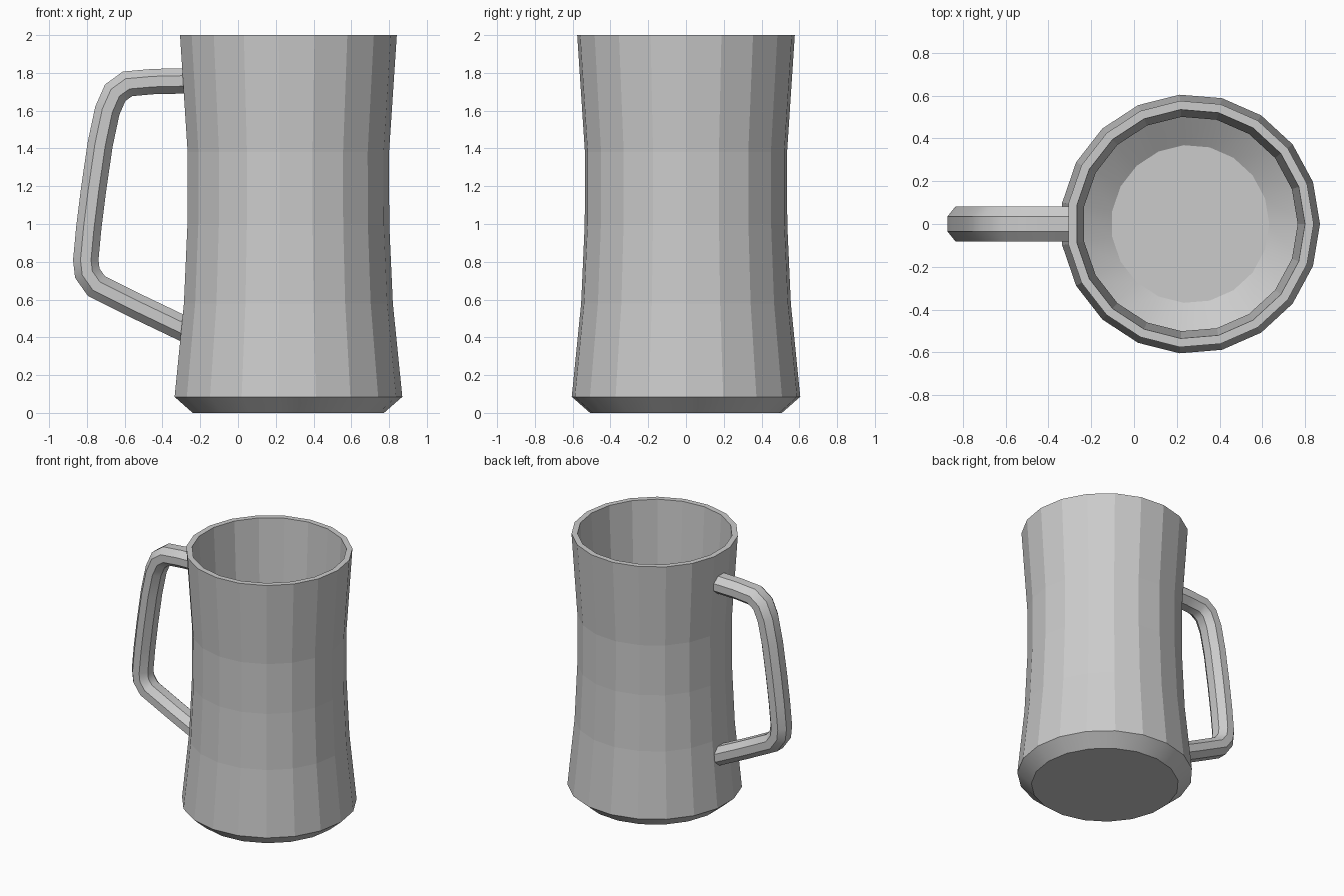
import bpy, math
from mathutils import Vector

if "Cube" in bpy.data.objects:
    bpy.data.objects.remove(bpy.data.objects["Cube"])

SIDES = 19
CX = 0.263


def make_object(name, verts, faces):
    mesh = bpy.data.meshes.new(name)
    mesh.from_pydata(verts, [], faces)
    mesh.update()
    obj = bpy.data.objects.new(name, mesh)
    bpy.context.collection.objects.link(obj)
    return obj


def skin(rings, n):
    """Quads between consecutive rings of n points, with both ends capped."""
    faces = []
    for k in range(rings - 1):
        for i in range(n):
            j = (i + 1) % n
            faces.append((k * n + i, k * n + j, (k + 1) * n + j, (k + 1) * n + i))
    faces.append(tuple(reversed(range(n))))
    faces.append(tuple((rings - 1) * n + i for i in range(n)))
    return faces


# Mug body: outer wall up, over the rim, down the inside to the floor (radius, z)
profile = [(0.51, 0.0), (0.607, 0.085), (0.557, 0.58), (0.538, 1.0),
           (0.537, 1.38), (0.578, 2.0),
           (0.537, 2.0), (0.503, 1.38), (0.503, 1.0), (0.52, 0.58),
           (0.55, 0.25), (0.37, 0.13)]
verts = [(CX + r * math.cos(2 * math.pi * i / SIDES),
          r * math.sin(2 * math.pi * i / SIDES), z)
         for r, z in profile for i in range(SIDES)]
body = make_object("mug_body", verts, skin(len(profile), SIDES))

# Only the slanted base edge and the slope to the inner floor are smooth
last = len(profile) - 2
for p in body.data.polygons:
    p.use_smooth = p.index // SIDES in (0, last)
for e in body.data.edges:
    a, b = (v // SIDES for v in e.vertices)
    e.use_edge_sharp = a == b

# Handle: eight-sided oval section swept along a path in the xz plane
path = [Vector(p) for p in [(-0.265, 1.758), (-0.45, 1.754), (-0.585, 1.742),
                            (-0.65, 1.695), (-0.692, 1.6), (-0.73, 1.42),
                            (-0.765, 1.18), (-0.79, 0.98), (-0.806, 0.81), (-0.798, 0.74),
                            (-0.75, 0.672), (-0.52, 0.557), (-0.265, 0.435)]]
N = 8
half_t, half_w = 0.067, 0.083          # half thickness and half width
scale = 1 / math.cos(math.pi / N)
verts = []
for k, p in enumerate(path):
    d_in = (p - path[max(k - 1, 0)])
    d_out = (path[min(k + 1, len(path) - 1)] - p)
    d_in = d_in.normalized() if d_in.length else d_out.normalized()
    d_out = d_out.normalized() if d_out.length else d_in
    t = (d_in + d_out).normalized()
    miter = 1 / t.dot(d_in)
    normal = Vector((t.y, -t.x))
    for i in range(N):
        a = 2 * math.pi * (i + 0.5) / N
        q = p + normal * (half_t * scale * math.cos(a) * miter)
        verts.append((q.x, half_w * scale * math.sin(a), q.y))
handle = make_object("handle", verts, skin(len(path), N))

# Consistent outward normals, smooth bends along the handle
for obj in (body, handle):
    bpy.ops.object.select_all(action='DESELECT')
    obj.select_set(True)
    bpy.context.view_layer.objects.active = obj
    bpy.ops.object.mode_set(mode='EDIT')
    bpy.ops.mesh.select_all(action='SELECT')
    bpy.ops.mesh.normals_make_consistent(inside=False)
    bpy.ops.object.mode_set(mode='OBJECT')
bpy.ops.object.shade_smooth_by_angle(angle=math.radians(32))
